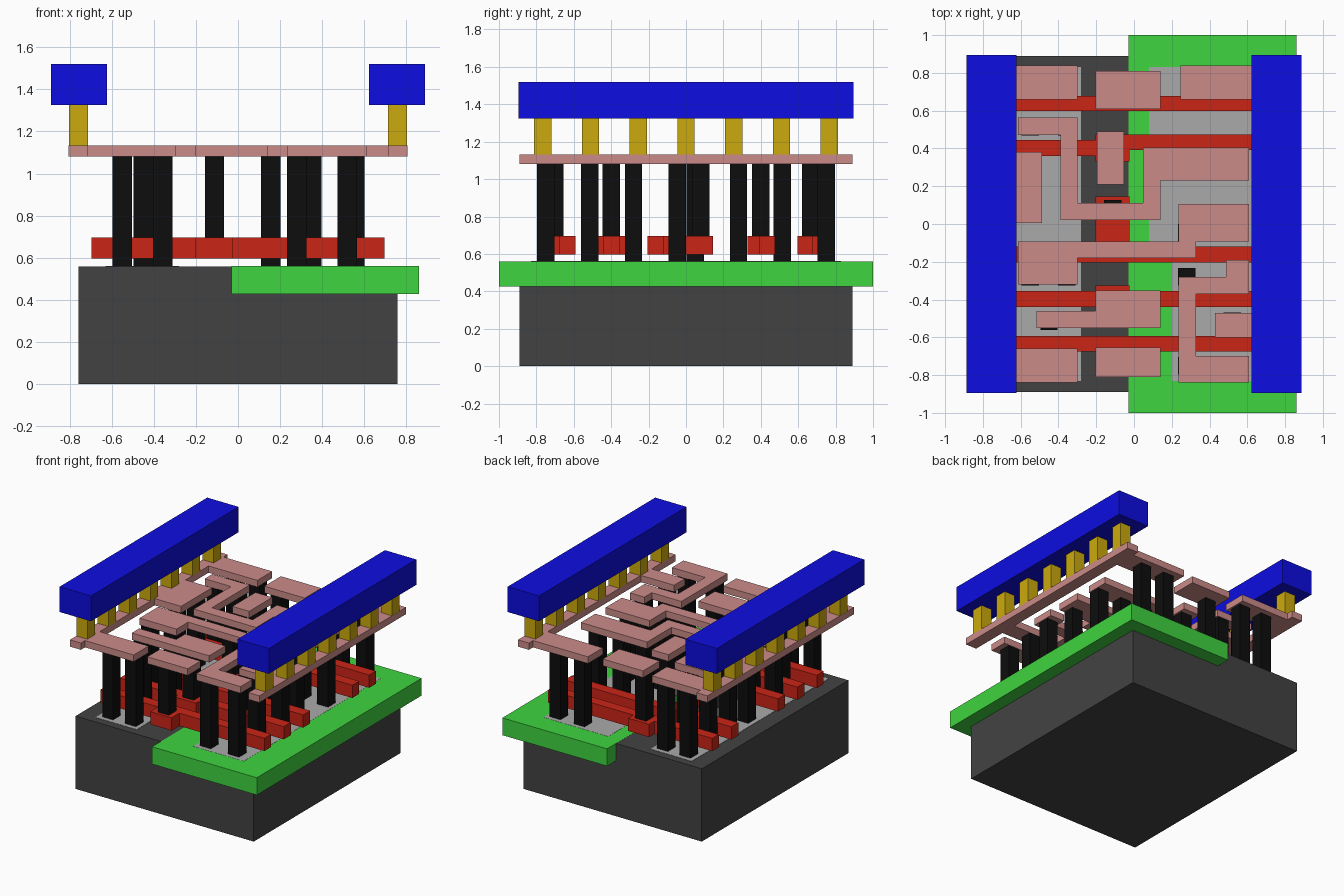
import bpy, bmesh


def mat(name, r, g, b):
    m = bpy.data.materials.new(name)
    m.diffuse_color = (r, g, b, 1)
    return m


DARK = mat("dark_grey", 0.055, 0.055, 0.055)
LIGHT = mat("light_grey", 0.4, 0.4, 0.4)
GREEN = mat("green", 0.05, 0.66, 0.05)
RED = mat("red", 0.6, 0.018, 0.008)
BLACK = mat("black", 0.004, 0.004, 0.004)
PINK = mat("pink", 0.6, 0.26, 0.25)
GOLD = mat("gold", 0.6, 0.4, 0.004)
BLUE = mat("blue", 0.004, 0.004, 0.75)


def slab(name, outline, z0, z1, material):
    """Extrude a flat outline between two heights."""
    bm = bmesh.new()
    face = bm.faces.new([bm.verts.new((x, y, z0)) for x, y in outline])
    top = bmesh.ops.extrude_face_region(bm, geom=[face])["geom"]
    bmesh.ops.translate(bm, vec=(0, 0, z1 - z0),
                        verts=[v for v in top if isinstance(v, bmesh.types.BMVert)])
    bmesh.ops.recalc_face_normals(bm, faces=bm.faces)
    me = bpy.data.meshes.new(name)
    bm.to_mesh(me)
    bm.free()
    me.materials.append(material)
    ob = bpy.data.objects.new(name, me)
    bpy.context.collection.objects.link(ob)
    return ob


def rect(x0, x1, y0, y1):
    return [(x0, y0), (x1, y0), (x1, y1), (x0, y1)]


def post(name, x, y, z0, z1, material, w=0.092):
    h = w / 2
    slab(name, rect(x - h, x + h, y - h, y + h), z0, z1, material)


# Base block, well and active areas
slab("substrate", rect(-0.757, 0.757, -0.89, 0.89), 0, 0.559, DARK)
slab("well", rect(-0.03, 0.86, -1, 1), 0.427, 0.56, GREEN)
slab("active_left", rect(-0.63, -0.28, -0.83, 0.83), 0.5, 0.561, LIGHT)
slab("active_right", [(0.2, -0.83), (0.63, -0.83), (0.63, 0.83), (0.08, 0.83),
                      (0.08, -0.1), (0.2, -0.1)], 0.5, 0.561, LIGHT)

# Gate bars: left-arm y range, pad y range, right-arm y range
gates = [
    ((-0.675, -0.592), (-0.77, -0.592), (-0.675, -0.592)),
    ((-0.44, -0.355), (-0.475, -0.325), (-0.44, -0.355)),
    ((-0.205, -0.12), (-0.205, 0.145), (-0.205, -0.12)),
    ((0.36, 0.445), (0.33, 0.475), (0.392, 0.475)),
    ((0.597, 0.677), (0.597, 0.74), (0.597, 0.677)),
]
PL, PR, END = -0.205, -0.025, 0.697
for i, (l, p, r) in enumerate(gates):
    pts = [(-END, l[0]), (PL, l[0]), (PL, p[0]), (PR, p[0]), (PR, r[0]), (END, r[0]),
           (END, r[1]), (PR, r[1]), (PR, p[1]), (PL, p[1]), (PL, l[1]), (-END, l[1])]
    clean = [q for k, q in enumerate(pts) if q != pts[k - 1]]
    slab(f"gate_bar_{i + 1}", clean, 0.597, 0.695, RED)

# Contact posts: active-area ones by row, then those on the gate pads
rows = {
    -0.75: (-0.55, -0.357, 0.28, 0.52),
    -0.515: (-0.45, 0.52),
    -0.28: (-0.55, -0.357, 0.28, 0.555),
    -0.047: (0.28, 0.52),
    0.05: (-0.55,),
    0.28: (-0.55, 0.155, 0.35, 0.555),
    0.515: (-0.55, -0.357),
    0.75: (-0.55, -0.357, 0.35, 0.555),
}
n = 0
for y, xs in rows.items():
    for x in xs:
        n += 1
        post(f"contact_{n}", x, y, 0.56, 1.08, BLACK)
for i, y in enumerate((-0.7, -0.4, 0.08, 0.4, 0.665)):
    post(f"gate_contact_{i + 1}", -0.112, y, 0.695, 1.08, BLACK)


# Side supply strips with stubs reaching inwards
def comb(name, s, stubs):
    pts = [(s * 0.805, 0.89), (s * 0.805, -0.89), (s * 0.712, -0.89)]
    for x, y0, y1 in stubs:
        pts += [(s * 0.712, y0), (x, y0), (x, y1), (s * 0.712, y1)]
    slab(name, pts + [(s * 0.712, 0.89)], 1.08, 1.132, PINK)


comb("supply_strip_left", -1, [(-0.298, -0.84, -0.66), (-0.487, 0.005, 0.38), (-0.298, 0.66, 0.84)])
comb("supply_strip_right", 1, [(0.43, -0.6, -0.47), (0.245, 0.66, 0.84)])

# Inner wiring pieces
wires = {
    "pad_front": rect(-0.203, 0.14, -0.81, -0.655),
    "pad_back": rect(-0.203, 0.14, 0.61, 0.81),
    "pad_middle": rect(-0.195, -0.052, 0.21, 0.49),
    "wire_short": [(-0.517, -0.55), (0.14, -0.55), (0.14, -0.352), (-0.203, -0.352),
                   (-0.203, -0.46), (-0.517, -0.46)],
    "wire_hook": [(0.235, -0.84), (0.61, -0.84), (0.61, -0.7), (0.327, -0.7), (0.327, -0.37),
                  (0.61, -0.37), (0.61, -0.19), (0.487, -0.19), (0.487, -0.28), (0.235, -0.28)],
    "wire_cross": [(-0.613, -0.32), (-0.298, -0.32), (-0.298, -0.18), (0.327, -0.18),
                   (0.327, -0.092), (0.61, -0.092), (0.61, 0.105), (0.235, 0.105),
                   (0.235, -0.092), (-0.613, -0.092)],
    "wire_winding": [(-0.613, 0.472), (-0.39, 0.472), (-0.39, 0.02), (0.14, 0.02), (0.14, 0.23),
                     (0.61, 0.23), (0.61, 0.405), (0.047, 0.405), (0.047, 0.11),
                     (-0.298, 0.11), (-0.298, 0.565), (-0.613, 0.565)],
}
for name, outline in wires.items():
    slab(name, outline, 1.08, 1.132, PINK)

# Upper supply rails on their rows of posts
for side, s in (("left", -1), ("right", 1)):
    for i in range(7):
        post(f"via_{side}_{i + 1}", s * 0.758, (i - 3) * 0.2553, 1.132, 1.325, GOLD)
    slab(f"rail_{side}", rect(*sorted((s * 0.622, s * 0.888)), -0.895, 0.895), 1.325, 1.52, BLUE)
